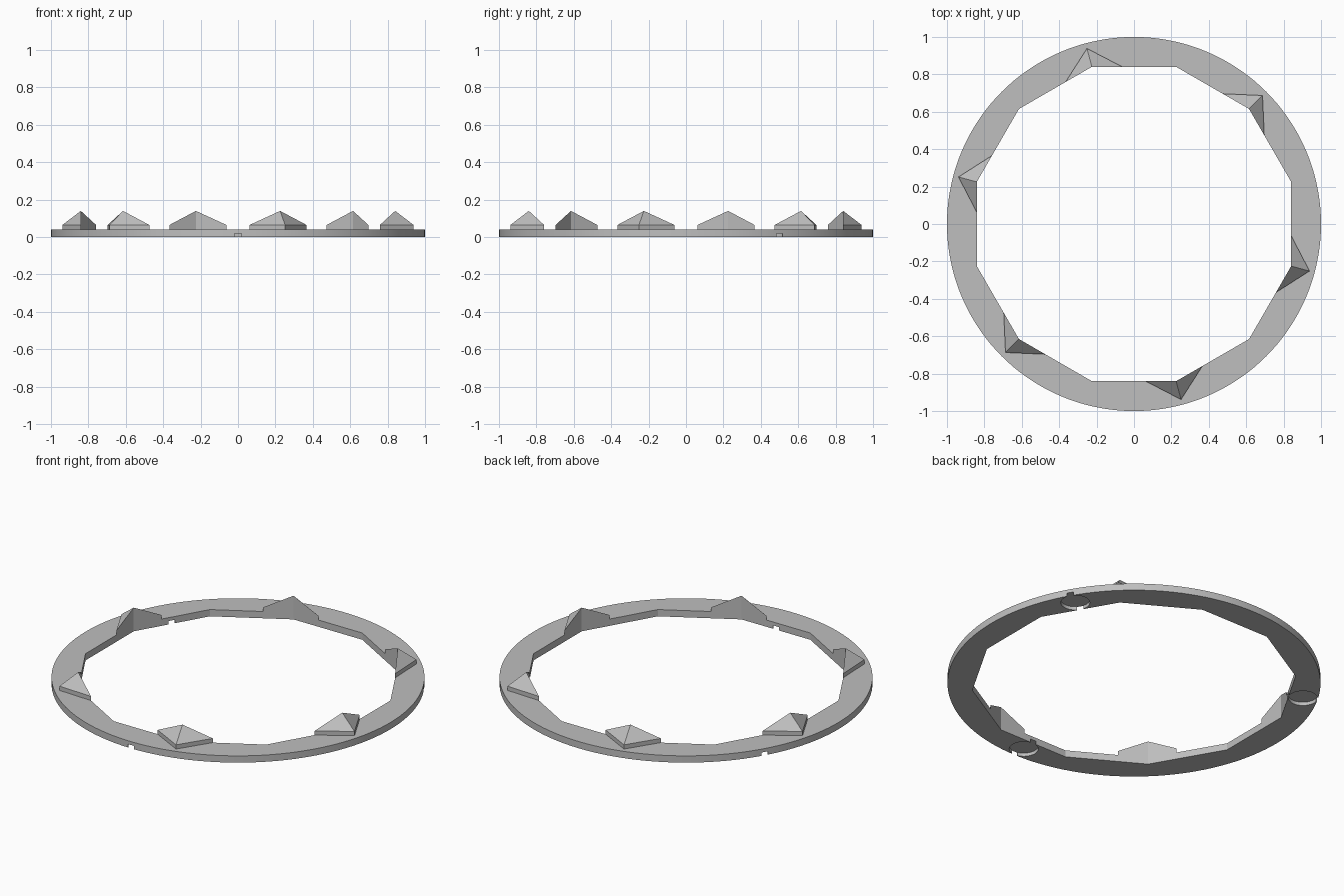
import bpy
import bmesh
from math import cos, sin, radians, pi
from mathutils import Vector

if "Cube" in bpy.data.objects:
    bpy.data.objects.remove(bpy.data.objects["Cube"], do_unlink=True)

RING_H = 0.04      # ring thickness
INNER_R = 0.87     # corner radius of the twelve-sided hole
POCKET_H = 0.02    # depth of the underside recesses

grey = bpy.data.materials.new("plain grey")
grey.use_nodes = True
colour = (0.52, 0.52, 0.52, 1)
grey.diffuse_color = colour
grey.node_tree.nodes["Principled BSDF"].inputs["Base Color"].default_value = colour


def polar(r, degrees, z=0.0):
    a = radians(degrees)
    return Vector((r * cos(a), r * sin(a), z))


def cylinder(name, r, bottom, top, sides, centre=(0, 0), turn=0.0):
    bpy.ops.mesh.primitive_cylinder_add(
        vertices=sides, radius=r, depth=top - bottom,
        location=(centre[0], centre[1], (bottom + top) / 2), rotation=(0, 0, turn))
    obj = bpy.context.object
    obj.name = name
    return obj


def cut(target, cutter):
    """Subtract the cutter, then discard it."""
    cutter.hide_render = True
    mod = target.modifiers.new("cut", 'BOOLEAN')
    mod.operation = 'DIFFERENCE'
    mod.solver = 'EXACT'
    mod.object = cutter
    bpy.context.view_layer.objects.active = target
    bpy.ops.object.modifier_apply(modifier=mod.name)
    bpy.data.objects.remove(cutter, do_unlink=True)


# Flat ring: round outside, twelve-sided hole
ring = cylinder("ring", 1.0, 0, RING_H, 144)
cut(ring, cylinder("hole_cutter", INNER_R, -0.1, 0.1, 12, turn=pi / 12))

# Three round pockets underneath, each crossed by a radial groove
for angle in (30, 150, 270):
    centre = polar(0.92, angle)
    cut(ring, cylinder("pocket_cutter", 0.078, -0.05, POCKET_H, 48, centre[:2]))
    bpy.ops.mesh.primitive_cube_add(
        size=1, location=(centre.x, centre.y, POCKET_H - 0.05), rotation=(0, 0, radians(angle)))
    groove = bpy.context.object
    groove.scale = (0.3, 0.038, 0.1)
    bpy.context.view_layer.update()
    cut(ring, groove)

ring.data.materials.clear()
ring.data.materials.append(grey)
bpy.ops.object.select_all(action='DESELECT')
ring.select_set(True)
bpy.context.view_layer.objects.active = ring
bpy.ops.object.shade_smooth_by_angle(angle=radians(20))


# Pointed tooth: kite-shaped footing with its peak over the hole's corner
def tooth_mesh():
    corner = polar(INNER_R, 0)
    reach = 0.163
    side_a = corner + polar(reach, 105)
    side_b = corner + polar(reach, -105)
    # sides run along the hole's edges, tip points outwards
    outline = [corner, side_b, polar(0.972, 0), side_a]
    bm = bmesh.new()
    low = [bm.verts.new((p.x, p.y, RING_H)) for p in outline]
    rim = [bm.verts.new((p.x, p.y, 0.065)) for p in outline[1:]]
    peak = bm.verts.new((corner.x, 0, 0.14))
    b, tip, a = rim
    bm.faces.new(low[::-1])
    bm.faces.new((low[1], low[2], tip, b))
    bm.faces.new((low[2], low[3], a, tip))
    bm.faces.new((low[0], low[1], b, peak))
    bm.faces.new((low[3], low[0], peak, a))
    bm.faces.new((b, tip, peak))
    bm.faces.new((tip, a, peak))
    bmesh.ops.recalc_face_normals(bm, faces=bm.faces)
    mesh = bpy.data.meshes.new("tooth")
    bm.to_mesh(mesh)
    bm.free()
    mesh.materials.append(grey)
    return mesh


mesh = tooth_mesh()
for i in range(6):
    tooth = bpy.data.objects.new(f"tooth_{i + 1}", mesh)
    tooth.rotation_euler.z = radians(45 + 60 * i)
    bpy.context.collection.objects.link(tooth)
